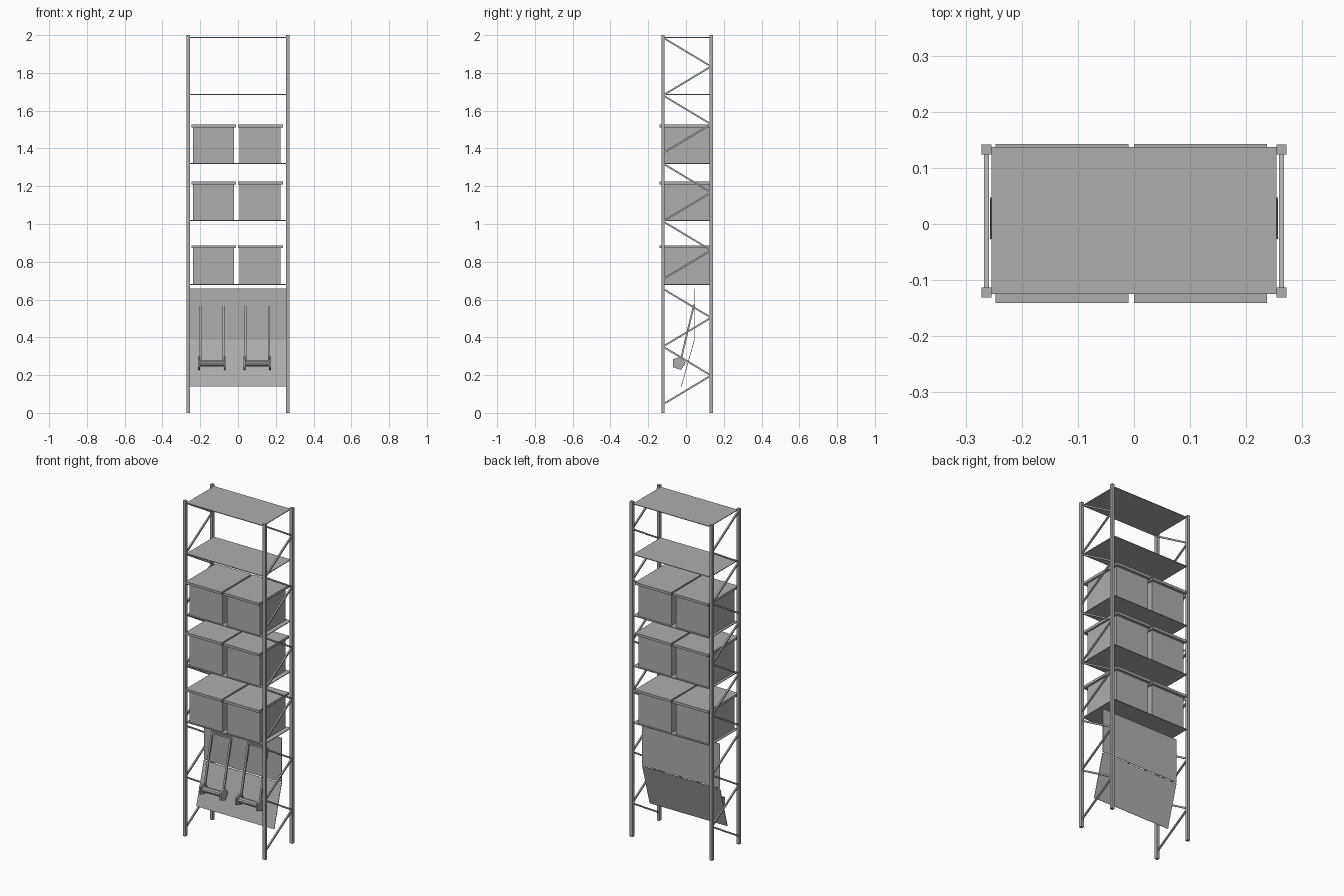
import bpy, bmesh, math
from mathutils import Vector, Matrix

cube = bpy.data.objects.get("Cube")
if cube:
    bpy.data.objects.remove(cube, do_unlink=True)

grey = bpy.data.materials.new("plain grey")
grey.use_nodes = True
grey.diffuse_color = (0.42, 0.42, 0.42, 1)
grey.node_tree.nodes["Principled BSDF"].inputs["Base Color"].default_value = grey.diffuse_color


def finish(name, bm):
    mesh = bpy.data.meshes.new(name)
    bm.to_mesh(mesh)
    bm.free()
    mesh.materials.append(grey)
    obj = bpy.data.objects.new(name, mesh)
    bpy.context.collection.objects.link(obj)
    return obj


def box(name, x0, x1, y0, y1, z0, z1):
    bm = bmesh.new()
    centre = Vector((x0 + x1, y0 + y1, z0 + z1)) / 2
    bmesh.ops.create_cube(bm, size=1, matrix=Matrix.Translation(centre)
                          @ Matrix.Diagonal((x1 - x0, y1 - y0, z1 - z0, 1)))
    return finish(name, bm)


def beam(name, a, b, width, depth):
    a, b = Vector(a), Vector(b)
    turn = (b - a).to_track_quat('Z', 'Y').to_matrix().to_4x4()
    bm = bmesh.new()
    bmesh.ops.create_cube(bm, size=1, matrix=Matrix.Translation((a + b) / 2) @ turn
                          @ Matrix.Diagonal((width, depth, (b - a).length, 1)))
    return finish(name, bm)


def roller(name, x0, x1, y, z, radius, sides):
    bm = bmesh.new()
    bmesh.ops.create_cone(bm, cap_ends=True, segments=sides, radius1=radius, radius2=radius,
                          depth=x1 - x0, matrix=Matrix.Translation(((x0 + x1) / 2, y, z))
                          @ Matrix.Rotation(math.pi / 2, 4, 'Y'))
    return finish(name, bm)


FRONT, BACK, SIDE = -0.122, 0.133, 0.263

# Corner posts and zigzag side bracing
for side, x in (("left", SIDE), ("right", -SIDE)):
    for end, y in (("front", FRONT), ("back", BACK)):
        box(f"{end}_{side}_post", x - 0.009, x + 0.009, y - 0.009, y + 0.009, 0, 2)
    for top in (1.987, 1.32, 0.657):
        for i in range(4):
            ya, yb = (FRONT, BACK) if i % 2 == 0 else (BACK, FRONT)
            z = top - i * 0.153
            beam(f"{side}_brace", (x, ya, z), (x, yb, z - 0.153), 0.009, 0.009)

# Thin shelves
for z in (1.987, 1.685, 1.32, 1.018, 0.68):
    box("shelf", -0.254, 0.254, -0.125, 0.137, z - 0.002, z + 0.002)

# Lidded storage bins, two per shelf
for z in (1.322, 1.02, 0.682):
    for x in (-0.247, 0):
        box("bin", x + 0.008, x + 0.226, -0.117, 0.126, z, z + 0.192)
        box("bin_lid", x, x + 0.237, -0.141, 0.143, z + 0.19, z + 0.205)

# Bent back panel in two sheets
beam("upper_panel", (0, 0.046, 0.393), (0, 0.046, 0.658), 0.514, 0.003)
beam("lower_panel", (0, -0.025, 0.14), (0, 0.045, 0.388), 0.514, 0.003)

# Two folding handles, each with a roller between five-sided end discs
for x in (-0.138, 0.102):
    for s in (-1, 1):
        beam("handle_rail", (x + s * 0.062, -0.03, 0.27), (x + s * 0.062, 0.042, 0.572), 0.011, 0.009)
        roller("end_disc", x + s * 0.068 - 0.005, x + s * 0.068 + 0.005, -0.038, 0.263, 0.037, 5)
    beam("handle_grip", (x - 0.067, 0.042, 0.57), (x + 0.067, 0.042, 0.57), 0.01, 0.01)
    roller("roller", x - 0.066, x + 0.066, -0.038, 0.263, 0.017, 10)
